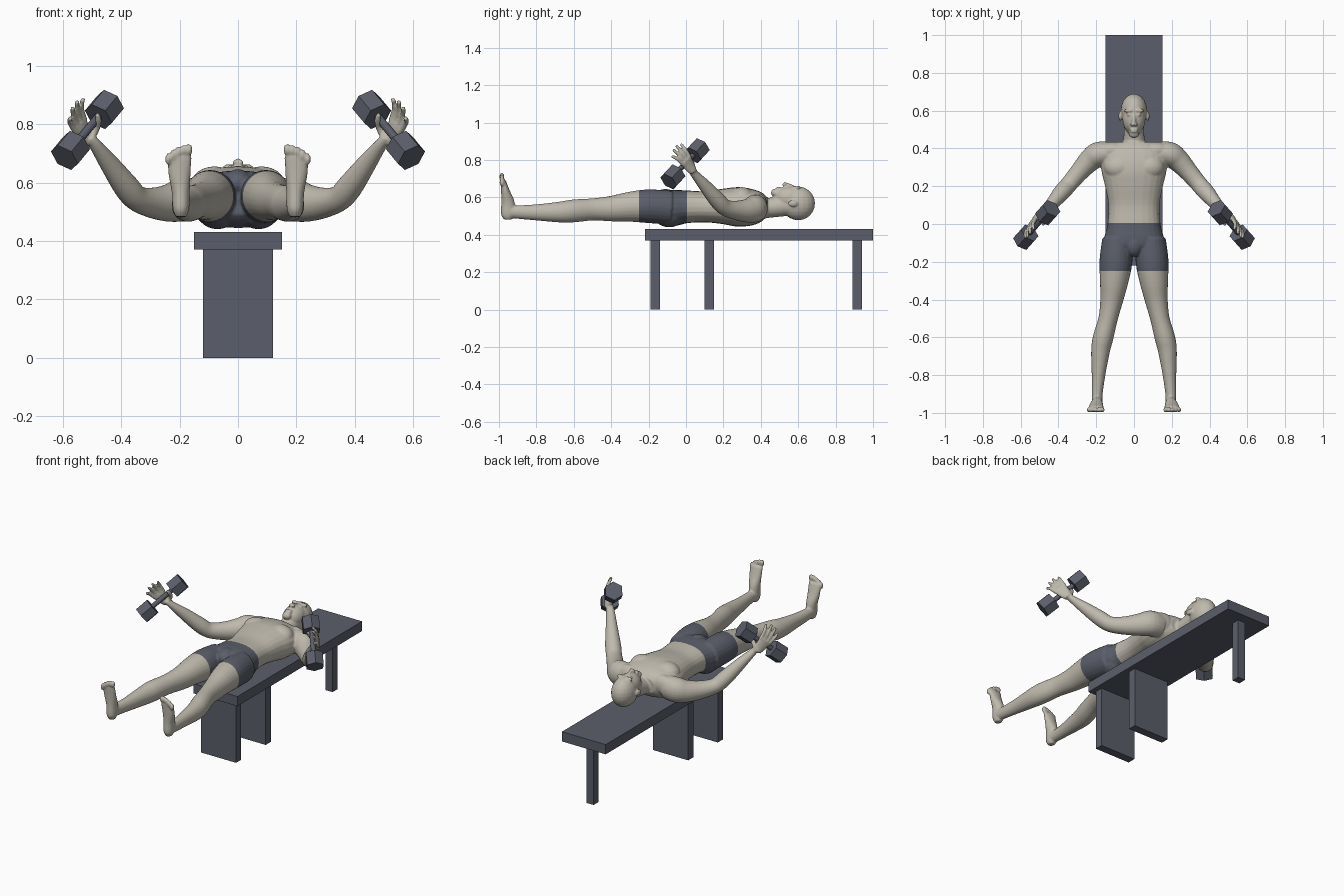
import bpy
import bmesh
import math
from mathutils import Vector, Matrix

cube = bpy.data.objects.get("Cube")
if cube:
    bpy.data.objects.remove(cube, do_unlink=True)


def make_material(name, colour):
    mat = bpy.data.materials.new(name)
    mat.use_nodes = True
    mat.diffuse_color = (*colour, 1)
    mat.node_tree.nodes["Principled BSDF"].inputs["Base Color"].default_value = (*colour, 1)
    return mat


SKIN = make_material("warm stone skin", (0.52, 0.49, 0.42))
DARK = make_material("slate grey", (0.105, 0.113, 0.145))


def make_object(name, bm, *materials):
    bmesh.ops.recalc_face_normals(bm, faces=bm.faces)
    mesh = bpy.data.meshes.new(name)
    bm.to_mesh(mesh)
    bm.free()
    for mat in materials:
        mesh.materials.append(mat)
    obj = bpy.data.objects.new(name, mesh)
    bpy.context.collection.objects.link(obj)
    return obj


def box(name, low, high):
    bm = bmesh.new()
    low, high = Vector(low), Vector(high)
    size = Matrix.Diagonal((*(high - low), 1))
    bmesh.ops.create_cube(bm, size=1, matrix=Matrix.Translation((low + high) / 2) @ size)
    return make_object(name, bm, DARK)


def ball(bm, centre, radii):
    matrix = Matrix.Translation(centre) @ Matrix.Diagonal((*radii, 1))
    bmesh.ops.create_uvsphere(bm, u_segments=20, v_segments=12, radius=1, matrix=matrix)


def spline(a, b, c, d, t):
    return 0.5 * (2 * b + (c - a) * t + (2 * a - 5 * b + 4 * c - d) * t ** 2
                  + (3 * b - a - 3 * c + d) * t ** 3)


def tube(bm, rows, up, power=1.0, steps=4, sides=24):
    """Smooth loft through rows of x, y, z, half width, half height."""
    rows = [Vector(r) for r in rows]
    fine = []
    for i in range(len(rows) - 1):
        a, d = rows[max(i - 1, 0)], rows[min(i + 2, len(rows) - 1)]
        fine += [spline(a, rows[i], rows[i + 1], d, k / steps) for k in range(steps)]
    fine.append(rows[-1])
    rings = []
    for i, row in enumerate(fine):
        ahead, behind = fine[min(i + 1, len(fine) - 1)], fine[max(i - 1, 0)]
        along = Vector((ahead - behind)[:3]).normalized()
        side = along.cross(Vector(up)).normalized()
        top = side.cross(along)
        ring = []
        for k in range(sides):
            angle = math.tau * k / sides
            u, v = math.cos(angle), math.sin(angle)
            u = math.copysign(abs(u) ** power, u)
            v = math.copysign(abs(v) ** power, v)
            ring.append(bm.verts.new(Vector(row[:3]) + side * u * row[3] + top * v * row[4]))
        rings.append(ring)
    for r, q in zip(rings, rings[1:]):
        for k in range(sides):
            n = (k + 1) % sides
            bm.faces.new((r[k], r[n], q[n], q[k]))
    bm.faces.new(rings[0][::-1])
    bm.faces.new(rings[-1])


# Bench
box("bench_top", (-0.15, -0.22, 0.37), (0.15, 1, 0.43))
box("front_support", (-0.12, -0.19, 0), (0.12, -0.14, 0.37))
box("middle_support", (-0.12, 0.1, 0), (0.12, 0.15, 0.37))
box("rear_leg", (-0.025, 0.89, 0), (0.025, 0.94, 0.37))

# Dumbbells: hexagonal weights on a thin bar
for side_name, s in (("left", 1), ("right", -1)):
    bm = bmesh.new()
    inner, outer = Vector((0.457 * s, 0.06, 0.85)), Vector((0.573 * s, -0.07, 0.71))
    axis = outer - inner
    turn = axis.to_track_quat("Z", "Y").to_matrix().to_4x4()
    for centre, sides, radius, depth in ((inner, 6, 0.054, 0.08), (outer, 6, 0.054, 0.08),
                                         ((inner + outer) / 2, 12, 0.014, axis.length)):
        bmesh.ops.create_cone(bm, cap_ends=True, segments=sides, radius1=radius, radius2=radius,
                              depth=depth, matrix=Matrix.Translation(centre) @ turn)
    make_object(side_name + "_dumbbell", bm, DARK)

# Limbs and paired features, made on the left and then mirrored
body = bmesh.new()
UP, BACK = (0, 0, 1), (0, 1, 0)
tube(body, [(0.088, -0.08, 0.545, 0.08, 0.09), (0.096, -0.2, 0.553, 0.087, 0.09),
            (0.105, -0.3, 0.55, 0.076, 0.08), (0.118, -0.4, 0.54, 0.061, 0.068),
            (0.137, -0.5, 0.536, 0.051, 0.059), (0.163, -0.6, 0.528, 0.054, 0.061),
            (0.177, -0.67, 0.522, 0.05, 0.056), (0.188, -0.8, 0.52, 0.036, 0.043),
            (0.195, -0.9, 0.522, 0.029, 0.036), (0.195, -0.95, 0.525, 0.029, 0.035)], UP)
tube(body, [(0.195, -0.955, 0.482, 0.018, 0.02), (0.195, -0.953, 0.51, 0.028, 0.036),
            (0.196, -0.952, 0.57, 0.031, 0.036), (0.2, -0.965, 0.63, 0.038, 0.024),
            (0.2, -0.978, 0.69, 0.042, 0.014)], BACK)
for i in range(5):
    big = 0.014 if i == 0 else 0.01
    ball(body, (0.169 + 0.0175 * i, -0.984, 0.712 - 0.002 * i * i), (big, 0.013, 0.02))
tube(body, [(0.13, 0.375, 0.545, 0.06, 0.07), (0.19, 0.368, 0.54, 0.066, 0.074),
            (0.235, 0.335, 0.53, 0.06, 0.065), (0.29, 0.275, 0.53, 0.05, 0.053),
            (0.345, 0.21, 0.545, 0.045, 0.044), (0.382, 0.168, 0.585, 0.045, 0.044),
            (0.435, 0.106, 0.657, 0.034, 0.035), (0.487, 0.045, 0.727, 0.024, 0.021),
            (0.51, 0.03, 0.755, 0.024, 0.018)], UP)
ball(body, (0.07, -0.09, 0.52), (0.08, 0.09, 0.08))
ball(body, (0.08, 0.3, 0.597), (0.08, 0.065, 0.058))
ball(body, (0.11, 0.39, 0.56), (0.09, 0.045, 0.06))
ball(body, (0.074, 0.57, 0.568), (0.008, 0.026, 0.018))
ball(body, (0.027, 0.6, 0.652), (0.027, 0.01, 0.012))
ball(body, (0.025, 0.578, 0.653), (0.012, 0.008, 0.008))
ball(body, (0.011, 0.524, 0.668), (0.008, 0.009, 0.009))

# Hand: palm, spread fingers and a thumb around the bar
grip = Vector((0.515, -0.005, 0.78))
across = Vector((0.51, -0.58, -0.63)).normalized()
facing = Vector((-0.74, -0.64, 0)).normalized()
reach = facing.cross(across).normalized()
if reach.z < 0:
    reach.negate()


def hand_row(a, r, f, width, height):
    return (*(grip + across * a + reach * r + facing * f), width, height)


tube(body, [hand_row(0, -0.055, -0.027, 0.023, 0.018), hand_row(0, -0.02, -0.025, 0.034, 0.015),
            hand_row(0, 0.03, -0.025, 0.04, 0.013)], facing)
for i, length in enumerate((0.1, 0.113, 0.11, 0.09)):
    a = 0.022 * (i - 1.5)
    tube(body, [hand_row(a * 0.9, 0.015, -0.025, 0.011, 0.011),
                hand_row(a * 1.15, 0.065, -0.018, 0.01, 0.01),
                hand_row(a * 1.4, length, 0.004, 0.008, 0.008)], facing, sides=12)
tube(body, [hand_row(-0.015, -0.045, -0.02, 0.015, 0.015), hand_row(-0.042, -0.025, 0, 0.012, 0.012),
            hand_row(-0.05, 0.005, 0.018, 0.011, 0.011), hand_row(-0.052, 0.03, 0.024, 0.008, 0.008)],
     across, sides=12)
copy = bmesh.ops.duplicate(body, geom=body.verts[:] + body.edges[:] + body.faces[:])["geom"]
mirrored = [g for g in copy if isinstance(g, bmesh.types.BMVert)]
bmesh.ops.scale(body, vec=(-1, 1, 1), verts=mirrored)

# Torso, neck and head on the centre line
tube(body, [(0, 0.435, 0.55, 0.09, 0.05), (0, 0.4, 0.55, 0.155, 0.08),
            (0, 0.34, 0.548, 0.175, 0.1), (0, 0.27, 0.55, 0.17, 0.105),
            (0, 0.2, 0.552, 0.153, 0.095), (0, 0.1, 0.55, 0.135, 0.083),
            (0, 0, 0.55, 0.14, 0.088), (0, -0.06, 0.545, 0.155, 0.096),
            (0, -0.12, 0.545, 0.16, 0.09), (0, -0.16, 0.55, 0.13, 0.06)], UP, power=0.85)
tube(body, [(0, 0.39, 0.54, 0.075, 0.055), (0, 0.45, 0.545, 0.056, 0.053),
            (0, 0.55, 0.56, 0.054, 0.058)], UP)
ball(body, (0, 0.6, 0.568), (0.07, 0.09, 0.09))
ball(body, (0, 0.555, 0.595), (0.061, 0.083, 0.066))
ball(body, (0, 0.478, 0.625), (0.027, 0.024, 0.022))
tube(body, [(0, 0.585, 0.655, 0.008, 0.006), (0, 0.55, 0.666, 0.009, 0.009),
            (0, 0.522, 0.674, 0.01, 0.011)], UP, sides=12)
for y in (0.489, 0.5):
    ball(body, (0, y, 0.648), (0.022, 0.006, 0.01))
ball(body, (0, -0.11, 0.6), (0.05, 0.065, 0.045))

# Fuse the figure into one soft surface
figure = make_object("lying_figure", body, SKIN, DARK)
fuse = figure.modifiers.new("fuse", "REMESH")
fuse.mode = "VOXEL"
fuse.voxel_size = 0.0055
soften = figure.modifiers.new("soften", "SMOOTH")
soften.factor = 0.5
soften.iterations = 3
bpy.context.view_layer.update()
fused = bpy.data.meshes.new_from_object(
    figure.evaluated_get(bpy.context.evaluated_depsgraph_get()))
figure.modifiers.clear()

# Shorts: cut at waist and hem, then coloured between the cuts
WAIST, HEM = 0.005, -0.25
bm = bmesh.new()
bm.from_mesh(fused)
for y in (WAIST, HEM):
    near = [f for f in bm.faces if abs(f.calc_center_median().x) < 0.3]
    edges = {e for f in near for e in f.edges}
    verts = {v for f in near for v in f.verts}
    bmesh.ops.bisect_plane(bm, geom=near + list(edges) + list(verts), dist=0.0001,
                           plane_co=(0, y, 0), plane_no=BACK)
for f in bm.faces:
    c = f.calc_center_median()
    f.material_index = int(HEM < c.y < WAIST and abs(c.x) < 0.3)
    f.smooth = True
bm.to_mesh(figure.data)
bm.free()
bpy.data.meshes.remove(fused)
